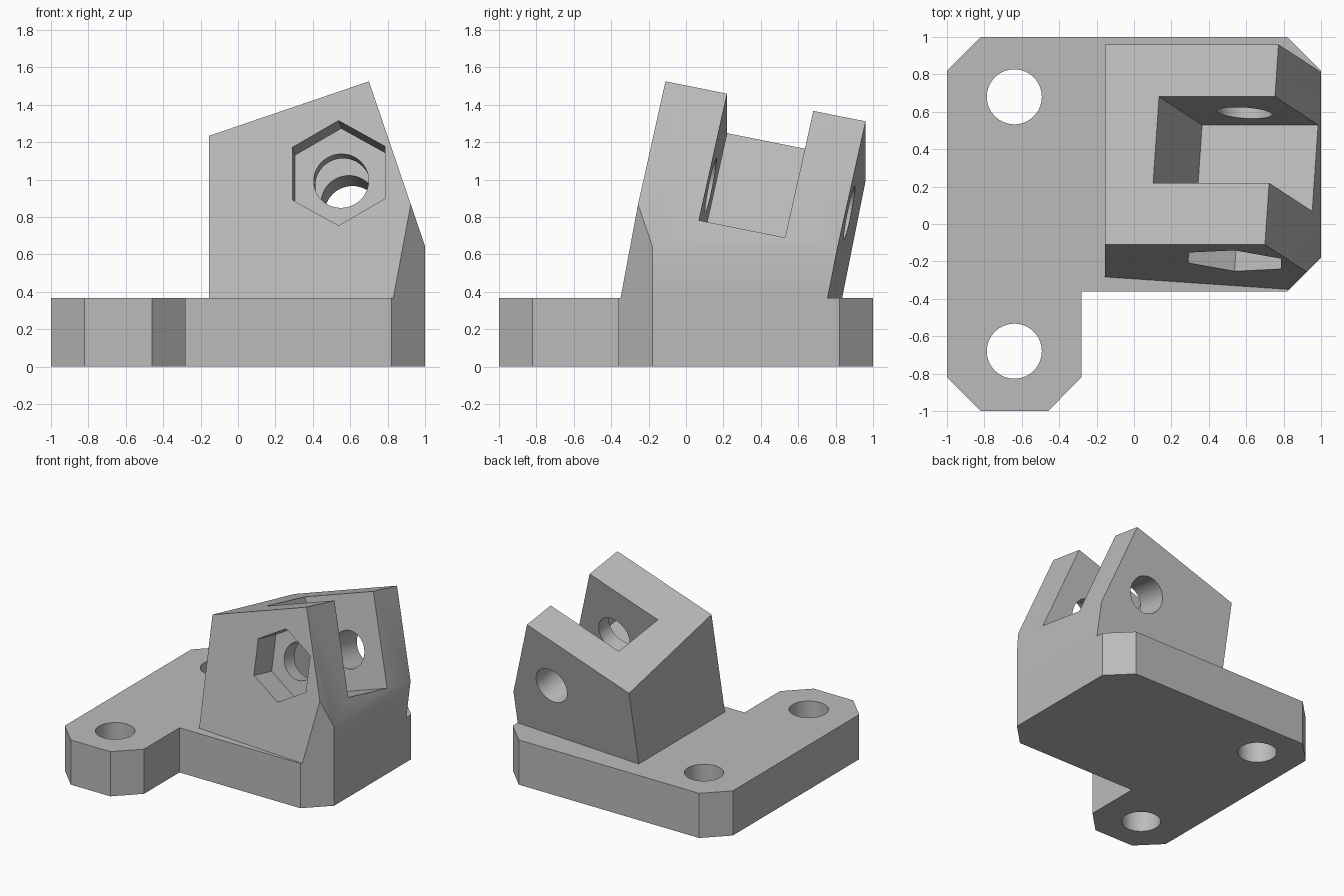
import bpy, bmesh, math
from mathutils import Matrix, Vector

cube = bpy.data.objects.get("Cube")
if cube:
    bpy.data.objects.remove(cube)

grey = bpy.data.materials.new("plain_grey")
grey.use_nodes = True
COLOUR = (0.5, 0.5, 0.5, 1)
grey.diffuse_color = COLOUR
grey.node_tree.nodes["Principled BSDF"].inputs["Base Color"].default_value = COLOUR


def prism(name, profile, low, high, frame=Matrix()):
    """Extrude a 2D profile from low to high along the frame's z axis."""
    bm = bmesh.new()
    face = bm.faces.new([bm.verts.new((x, y, low)) for x, y in profile])
    top = bmesh.ops.extrude_face_region(bm, geom=[face])["geom"]
    moved = [v for v in top if isinstance(v, bmesh.types.BMVert)]
    bmesh.ops.translate(bm, vec=(0, 0, high - low), verts=moved)
    bm.transform(frame)
    bmesh.ops.recalc_face_normals(bm, faces=bm.faces)
    mesh = bpy.data.meshes.new(name)
    bm.to_mesh(mesh)
    bm.free()
    mesh.materials.append(grey)
    obj = bpy.data.objects.new(name, mesh)
    bpy.context.collection.objects.link(obj)
    return obj


def combine(target, tool, operation):
    """Apply a boolean and discard the tool."""
    mod = target.modifiers.new("boolean", "BOOLEAN")
    mod.operation, mod.solver, mod.object = operation, "EXACT", tool
    bpy.context.view_layer.objects.active = target
    bpy.ops.object.modifier_apply(modifier=mod.name)
    bpy.data.objects.remove(tool)


def ngon(sides, radius):
    steps = [math.tau * i / sides for i in range(sides)]
    return [(radius * math.cos(a), radius * math.sin(a)) for a in steps]


def rect(x0, x1, y0, y1):
    return [(x0, y0), (x1, y0), (x1, y1), (x0, y1)]


def axes(x, y, z, origin):
    rot = Matrix((Vector(x).normalized(), Vector(y).normalized(), Vector(z).normalized()))
    return Matrix.Translation(origin) @ rot.transposed().to_4x4()


# L-shaped mounting plate with chamfered corners
PLATE_TOP = 0.367
right_end = [(0.82, -0.36), (1, -0.18), (1, 0.82), (0.82, 1)]
bracket = prism("angled_bracket", right_end + [
    (-0.82, 1), (-1, 0.82), (-1, -0.82), (-0.82, -1),
    (-0.46, -1), (-0.28, -0.82), (-0.28, -0.36)], 0, PLATE_TOP)

# Tilted block, its frame placed at the upper front right corner
tilt = Matrix.Rotation(math.radians(-18.8), 3, "Y") @ Matrix.Rotation(math.radians(-11.9), 3, "X")
frame = Matrix.Translation((0.70, -0.11, 1.525)) @ tilt.to_4x4()
block = prism("tilted_block", rect(-1.6, 0, 0, 1.094), -1.8, 0, frame)

# Trim the block to the plate outline and a vertical left side
trim = prism("block_trim", [(-0.155, -0.36)] + right_end + [(-0.155, 1)], 0.2, 1.8)
combine(block, trim, "INTERSECT")

# Slot between the two ears
slot = prism("ear_slot", rect(-0.655, 0.6, 0.337, 0.808), -0.731, 0.6, frame)
combine(block, slot, "DIFFERENCE")
combine(bracket, block, "UNION")

# Hexagonal nut pocket and pivot hole through both ears
axis = tilt @ Vector((0, 1, 0))
up = Vector((0, -axis.z, axis.y))
pivot = axes(up, axis.cross(up), axis, (0.5375, -0.197, 1.035))
combine(bracket, prism("nut_pocket", ngon(6, 0.286), -0.3, 0.215, pivot), "DIFFERENCE")
combine(bracket, prism("pivot_hole", ngon(64, 0.147), 0.1, 1.5, pivot), "DIFFERENCE")

# Two bolt holes
for y in (-0.68, 0.68):
    spot = Matrix.Translation((-0.64, y, 0))
    combine(bracket, prism("bolt_hole", ngon(64, 0.147), -0.2, 0.6, spot), "DIFFERENCE")

# Smooth round walls, keep machined edges crisp
bpy.ops.object.select_all(action="DESELECT")
bracket.select_set(True)
bpy.context.view_layer.objects.active = bracket
bpy.ops.object.shade_smooth_by_angle(angle=math.radians(30))
